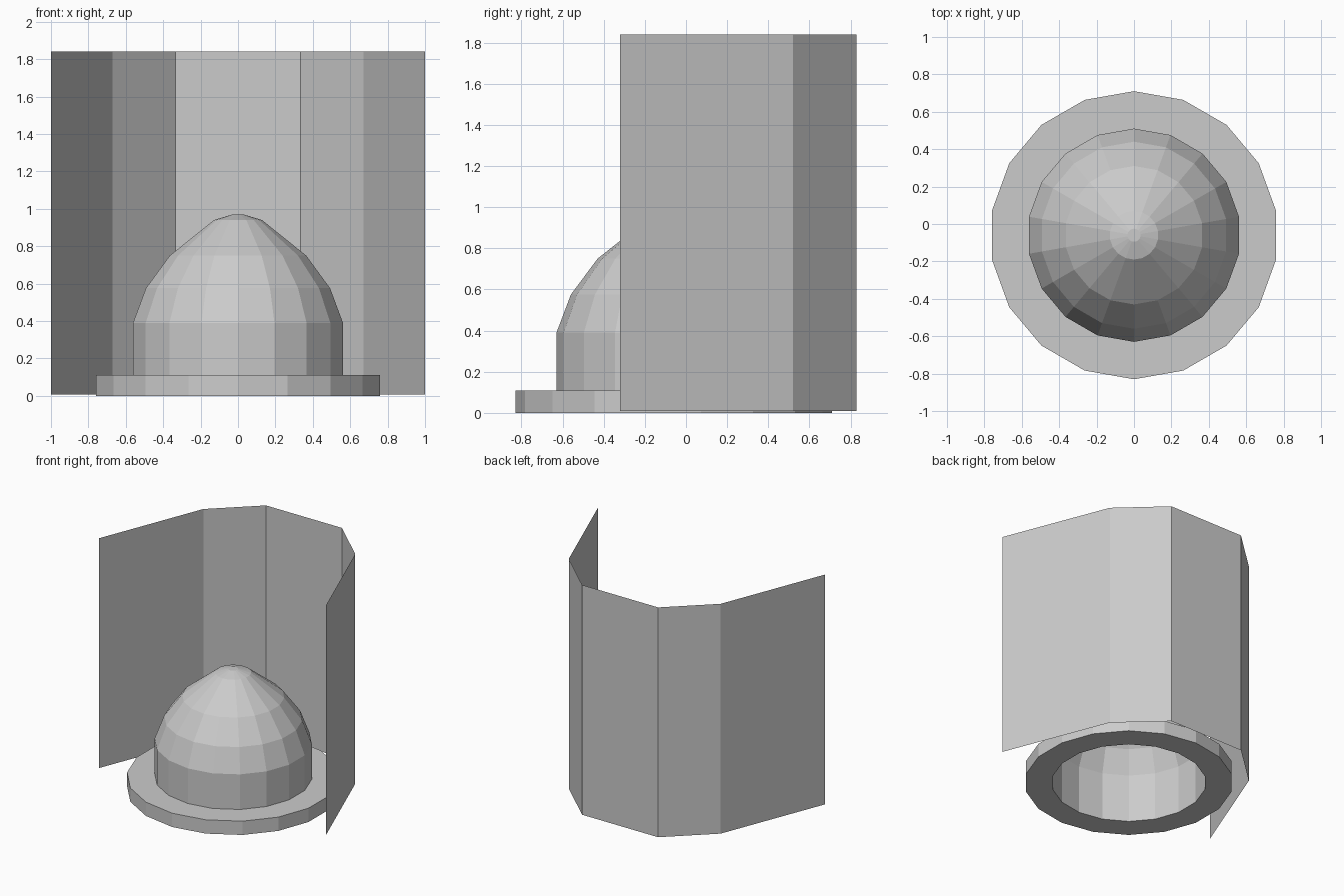
import bpy, bmesh
from math import sin, cos, pi

if "Cube" in bpy.data.objects:
    bpy.data.objects.remove(bpy.data.objects["Cube"])

SIDES = 18
CENTRE_Y = -0.06


def finish(name, bm):
    mesh = bpy.data.meshes.new(name)
    bm.to_mesh(mesh)
    bm.free()
    obj = bpy.data.objects.new(name, mesh)
    bpy.context.collection.objects.link(obj)
    return obj


def lathe(name, profile, closed=False, cap_end=False):
    """Revolve (radius, z) points listed so that faces point outward."""
    bm = bmesh.new()
    rings = []
    for r, z in profile:
        angles = [pi / 2 + 2 * pi * i / SIDES for i in range(SIDES)]
        rings.append([bm.verts.new((r * cos(a), r * sin(a), z)) for a in angles])
    pairs = list(zip(rings, rings[1:]))
    if closed:
        pairs.append((rings[-1], rings[0]))
    for low, high in pairs:
        for i in range(SIDES):
            j = (i + 1) % SIDES
            bm.faces.new((low[i], low[j], high[j], high[i]))
    if cap_end:
        bm.faces.new(rings[-1])
    obj = finish(name, bm)
    obj.location.y = CENTRE_Y
    return obj


# Flat base ring, open in the middle
lathe("base_ring", [(0.77, 0), (0.77, 0.11), (0.57, 0.11), (0.57, 0)], closed=True)

# Hollow faceted dome with a small flat tip
lathe("dome", [(0.57, 0.11), (0.57, 0.39), (0.50, 0.575), (0.37, 0.75),
               (0.13, 0.94), (0.035, 0.968)], cap_end=True)

# Thin folded screen standing behind the dome
half = [(1.0, -0.32), (0.67, 0.52), (0.335, 0.83)]
plan = half + [(-x, y) for x, y in reversed(half)]
bm = bmesh.new()
bottom = [bm.verts.new((x, y, 0.008)) for x, y in plan]
top = [bm.verts.new((x, y, 1.84)) for x, y in plan]
for i in range(len(plan) - 1):
    bm.faces.new((bottom[i], bottom[i + 1], top[i + 1], top[i]))
finish("folded_screen", bm)
